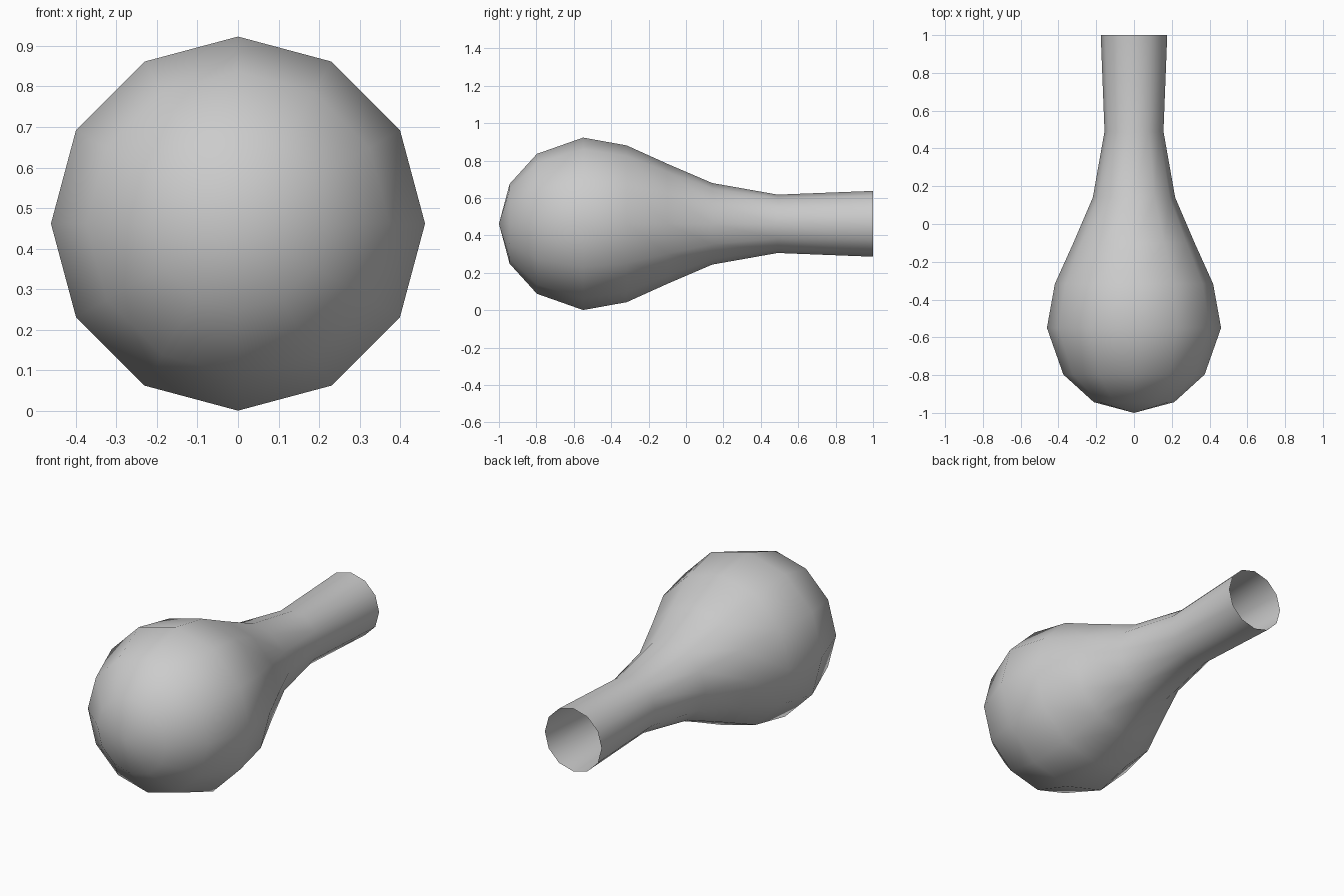
import bpy, bmesh
from math import sin, cos, tau

if "Cube" in bpy.data.objects:
    bpy.data.objects.remove(bpy.data.objects["Cube"])

SIDES = 12
CENTRE_Z = 0.462
TIP_Y = -1.0
# (y, radius) rings from the rounded end to the open neck
PROFILE = [(-0.943, 0.213), (-0.797, 0.374), (-0.55, 0.461), (-0.317, 0.419),
           (-0.1, 0.321), (0.14, 0.218), (0.49, 0.156), (1.0, 0.176)]

bm = bmesh.new()

# Rings around the y axis
rings = [[bm.verts.new((r * sin(tau * i / SIDES), y, CENTRE_Z + r * cos(tau * i / SIDES)))
          for i in range(SIDES)] for y, r in PROFILE]
tip = bm.verts.new((0, TIP_Y, CENTRE_Z))

# Rounded end cap, then the walls; the neck stays open
for i in range(SIDES):
    j = (i + 1) % SIDES
    bm.faces.new((tip, rings[0][j], rings[0][i]))
    for a, b in zip(rings, rings[1:]):
        bm.faces.new((a[i], a[j], b[j], b[i]))

bmesh.ops.recalc_face_normals(bm, faces=bm.faces)
# Make sure the open shell faces outwards
bm.normal_update()
if sum(f.normal.dot(f.calc_center_median() - tip.co.lerp((0, 1, CENTRE_Z), 0.5)) for f in bm.faces) < 0:
    bmesh.ops.reverse_faces(bm, faces=bm.faces)
for f in bm.faces:
    f.smooth = True

mesh = bpy.data.meshes.new("bulb_body")
bm.to_mesh(mesh)
bm.free()
bulb = bpy.data.objects.new("bulb_body", mesh)
bpy.context.collection.objects.link(bulb)
